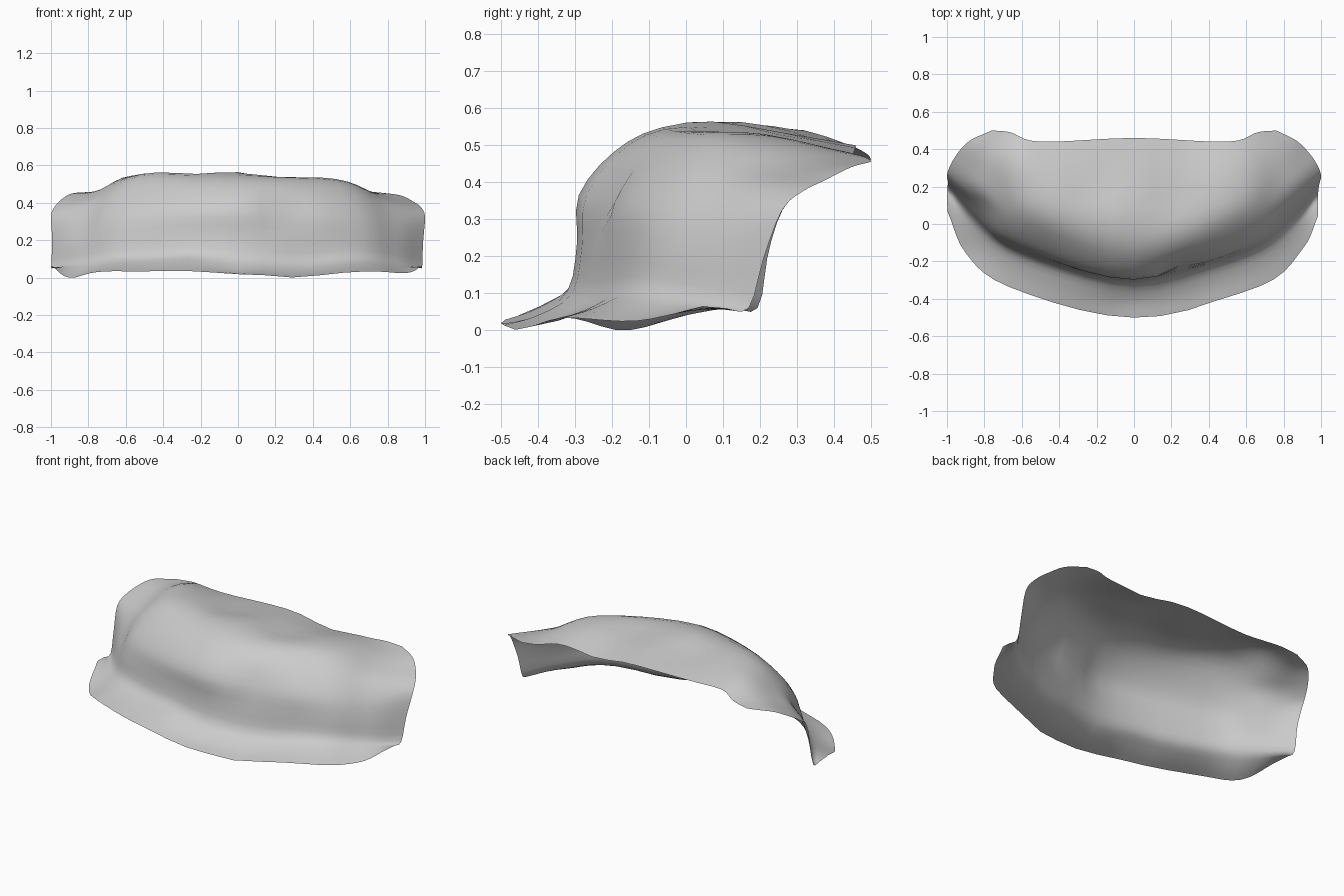
import bpy
import bmesh
from math import exp
from mathutils import Vector

cube = bpy.data.objects.get("Cube")
if cube:
    bpy.data.objects.remove(cube, do_unlink=True)

# Rails of the shell, each from the middle to the left end
front_lip = [(0, -.505, .03), (.67, -.34, .04), (.9, -.14, .03), (.985, .04, .07)]
flange = [(0, -.41, .06), (.63, -.25, .07), (.86, -.06, .06), (.985, .1, .065)]
crease = [(0, -.325, .115), (.6, -.17, .12), (.84, 0, .1), (.985, .165, .065)]
wall = [(0, -.3, .24), (.6, -.145, .23), (.84, .03, .2), (.99, .205, .2)]
shoulder = [(0, -.295, .37), (.59, -.12, .34), (.83, .07, .31), (1, .255, .33)]
brow = [(0, -.2, .487), (.56, -.04, .45), (.79, .13, .4), (.98, .31, .38)]
crown = [(0, -.07, .55), (.53, .07, .525), (.76, .24, .44), (.94, .37, .41)]
deck = [(0, .15, .555), (.5, .23, .53), (.73, .37, .46), (.87, .44, .445)]
back_lip = [(0, .455, .505), (.5, .435, .49), (.66, .485, .47), (.76, .495, .46)]
RAILS = [front_lip, flange, crease, wall, shoulder, brow, crown, deck, back_lip]

# Uneven swells and dents: centre, reach, shift
SWELLS = [
    # Crown and deck
    ((-.45, .1, .55), .2, (0, 0, .025)),
    ((-.62, .33, .5), .15, (0, 0, .035)),
    ((-.2, .2, .54), .12, (0, 0, -.025)),
    ((.22, .15, .54), .13, (0, 0, -.03)),
    ((-.06, .06, .56), .12, (0, 0, .014)),
    ((.3, .44, .5), .15, (0, 0, -.03)),
    ((-.9, .38, .43), .1, (0, .01, .02)),
    # Wall
    ((.25, -.22, .36), .1, (0, .05, -.01)),
    ((-.82, .1, .3), .12, (.02, .02, 0)),
    # Flange
    ((.35, -.32, .06), .2, (0, .015, -.025)),
    ((.25, -.47, .03), .15, (0, -.01, -.015)),
    ((-.25, -.33, .1), .15, (0, 0, .025)),
    ((-.03, -.42, .05), .08, (0, 0, -.02)),
    ((-.9, -.15, .03), .14, (0, -.02, -.025)),
    ((-.95, .1, .08), .15, (-.015, .03, 0)),
]


def spline(points, steps):
    """Smooth curve through all the points."""
    ends = [2 * points[0] - points[1], *points, 2 * points[-1] - points[-2]]
    curve = []
    for a, b, c, d in zip(ends, ends[1:], ends[2:], ends[3:]):
        for i in range(steps):
            t = i / steps
            curve.append(b + (c - a) * t / 2
                         + (2 * a - 5 * b + 4 * c - d) * t ** 2 / 2
                         + (3 * b - a - 3 * c + d) * t ** 3 / 2)
    return curve + [points[-1]]


def full_rail(half):
    """Mirror a half rail across the middle and smooth it."""
    left = [Vector(p) for p in half]
    right = [Vector((-p.x, p.y, p.z)) for p in reversed(left[1:])]
    return spline(right + left, 5)


def swell(p):
    """Shift a point by the nearby swells and dents."""
    shift = Vector((0, 0, 0))
    for centre, reach, move in SWELLS:
        distance = (p - Vector(centre)).length / reach
        shift += Vector(move) * exp(-distance ** 2)
    q = p + shift
    q.z = max(q.z, 0)
    return q


# Loft a thin open sheet across the rails
rails = [full_rail(half) for half in RAILS]
columns = [spline(list(section), 3) for section in zip(*rails)]

bm = bmesh.new()
grid = [[bm.verts.new(swell(p)) for p in column] for column in columns]
for near, far in zip(grid, grid[1:]):
    for i in range(len(near) - 1):
        bm.faces.new((near[i], far[i], far[i + 1], near[i + 1]))

# Rest the sheet on the ground, centred
for axis in range(3):
    values = [v.co[axis] for v in bm.verts]
    offset = min(values) if axis == 2 else (min(values) + max(values)) / 2
    for v in bm.verts:
        v.co[axis] -= offset

mesh = bpy.data.meshes.new("curved_shell")
bm.to_mesh(mesh)
bm.free()
for face in mesh.polygons:
    face.use_smooth = True
shell = bpy.data.objects.new("curved_shell", mesh)
bpy.context.collection.objects.link(shell)

# Plain grey finish
grey = bpy.data.materials.new("plain_grey")
grey.use_nodes = True
colour = (.6, .6, .6, 1)
grey.diffuse_color = colour
grey.node_tree.nodes["Principled BSDF"].inputs["Base Color"].default_value = colour
mesh.materials.append(grey)
